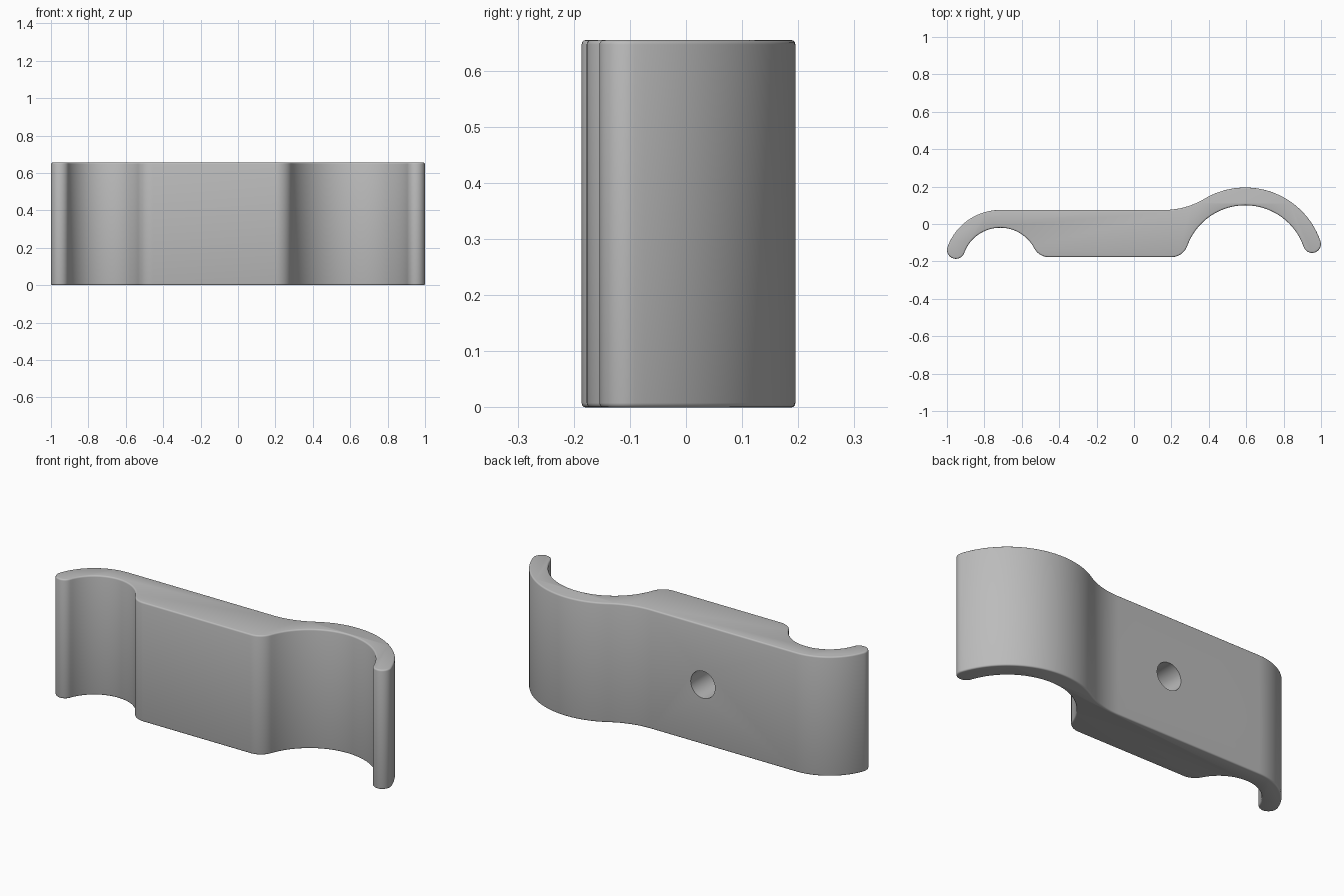
import bpy
import bmesh
from math import atan2, cos, hypot, pi, radians, sin
from mathutils import Matrix, Vector

cube = bpy.data.objects.get("Cube")
if cube:
    bpy.data.objects.remove(cube)

HEIGHT = 0.655
BACK, FRONT = 0.075, -0.177          # flat faces of the body
CAP = 0.0475                         # half the wall thickness of the hooks

grey = bpy.data.materials.new("plain grey")
grey.use_nodes = True
colour = (0.5, 0.5, 0.5, 1)
grey.diffuse_color = colour
grey.node_tree.nodes["Principled BSDF"].inputs["Base Color"].default_value = colour


def arc(centre, radius, start, end, steps):
    """Points on an arc, angles in radians."""
    return [(centre[0] + radius * cos(start + (end - start) * i / steps),
             centre[1] + radius * sin(start + (end - start) * i / steps))
            for i in range(steps + 1)]


def blend(centre, radius, x, y, side):
    """Circle touching the line at y (at x) and the given arc from outside."""
    dx, dy = x - centre[0], y - centre[1]
    rho = (dx * dx + dy * dy - radius * radius) / (2 * (radius - side * dy))
    middle = (x, y + side * rho)
    return middle, rho, atan2(middle[1] - centre[1], middle[0] - centre[0])


# Hook arcs: centre, middle radius, angle of the rounded tip
big, big_mid, big_tip = (0.595, -0.23), 0.3775, radians(19)
small, small_mid, small_tip = (-0.715, -0.225), 0.2525, radians(160)

back_c, back_r, back_a = blend(big, big_mid + CAP, 0.16, BACK, 1)
right_c, right_r, right_a = blend(big, big_mid - CAP, 0.20, FRONT, 1)
left_c, left_r, left_a = blend(small, small_mid - CAP, -0.455, FRONT, 1)


def tip(centre, mid, angle):
    return centre[0] + mid * cos(angle), centre[1] + mid * sin(angle)


# Outline, counter-clockwise from the tip of the big hook
outline = arc(big, big_mid + CAP, big_tip, back_a, 40)
outline += arc(back_c, back_r, back_a - pi, -pi / 2, 14)
outline += arc(small, small_mid + CAP, pi / 2, small_tip, 24)
outline += arc(tip(small, small_mid, small_tip), CAP, small_tip, small_tip + pi, 16)
outline += arc(small, small_mid - CAP, small_tip, left_a, 36)
outline += arc(left_c, left_r, left_a + pi, 3 * pi / 2, 12)
outline += arc(right_c, right_r, -pi / 2, right_a - pi, 12)
outline += arc(big, big_mid - CAP, right_a, big_tip, 44)
outline += arc(tip(big, big_mid, big_tip), CAP, big_tip - pi, big_tip, 16)

# Drop repeated points where arcs meet
clean = []
for p in outline:
    if not clean or hypot(p[0] - clean[-1][0], p[1] - clean[-1][1]) > 1e-4:
        clean.append(p)
if hypot(clean[0][0] - clean[-1][0], clean[0][1] - clean[-1][1]) < 1e-4:
    clean.pop()

# Extruded clip body with softly rounded rims
bm = bmesh.new()
base = bm.faces.new([bm.verts.new((x, y, 0)) for x, y in clean])
top = bmesh.ops.extrude_face_region(bm, geom=[base])
bmesh.ops.translate(bm, vec=Vector((0, 0, HEIGHT)),
                    verts=[v for v in top["geom"] if isinstance(v, bmesh.types.BMVert)])
bmesh.ops.recalc_face_normals(bm, faces=bm.faces)
rims = [e for e in bm.edges if abs(e.verts[0].co.z - e.verts[1].co.z) < 1e-5]
bmesh.ops.bevel(bm, geom=rims, offset=0.008, segments=3, profile=0.5, affect="EDGES")
mesh = bpy.data.meshes.new("clip_body")
bm.to_mesh(mesh)
bm.free()
mesh.materials.append(grey)
body = bpy.data.objects.new("clip_body", mesh)
bpy.context.collection.objects.link(body)

# Blind screw hole in the back face
depth = 0.2
bpy.ops.mesh.primitive_cylinder_add(
    vertices=48, radius=0.074, depth=depth * 2,
    location=(-0.155, BACK, HEIGHT / 2), rotation=(pi / 2, 0, 0))
cutter = bpy.context.object
cutter.name = "hole_cutter"
cutter.hide_render = True
cutter.data.materials.append(grey)

bpy.ops.object.select_all(action="DESELECT")
body.select_set(True)
bpy.context.view_layer.objects.active = body
hole = body.modifiers.new("screw_hole", "BOOLEAN")
hole.operation = "DIFFERENCE"
hole.solver = "EXACT"
hole.object = cutter
bpy.ops.object.modifier_apply(modifier=hole.name)
bpy.data.objects.remove(cutter)
bpy.ops.object.shade_smooth_by_angle(angle=radians(35))
